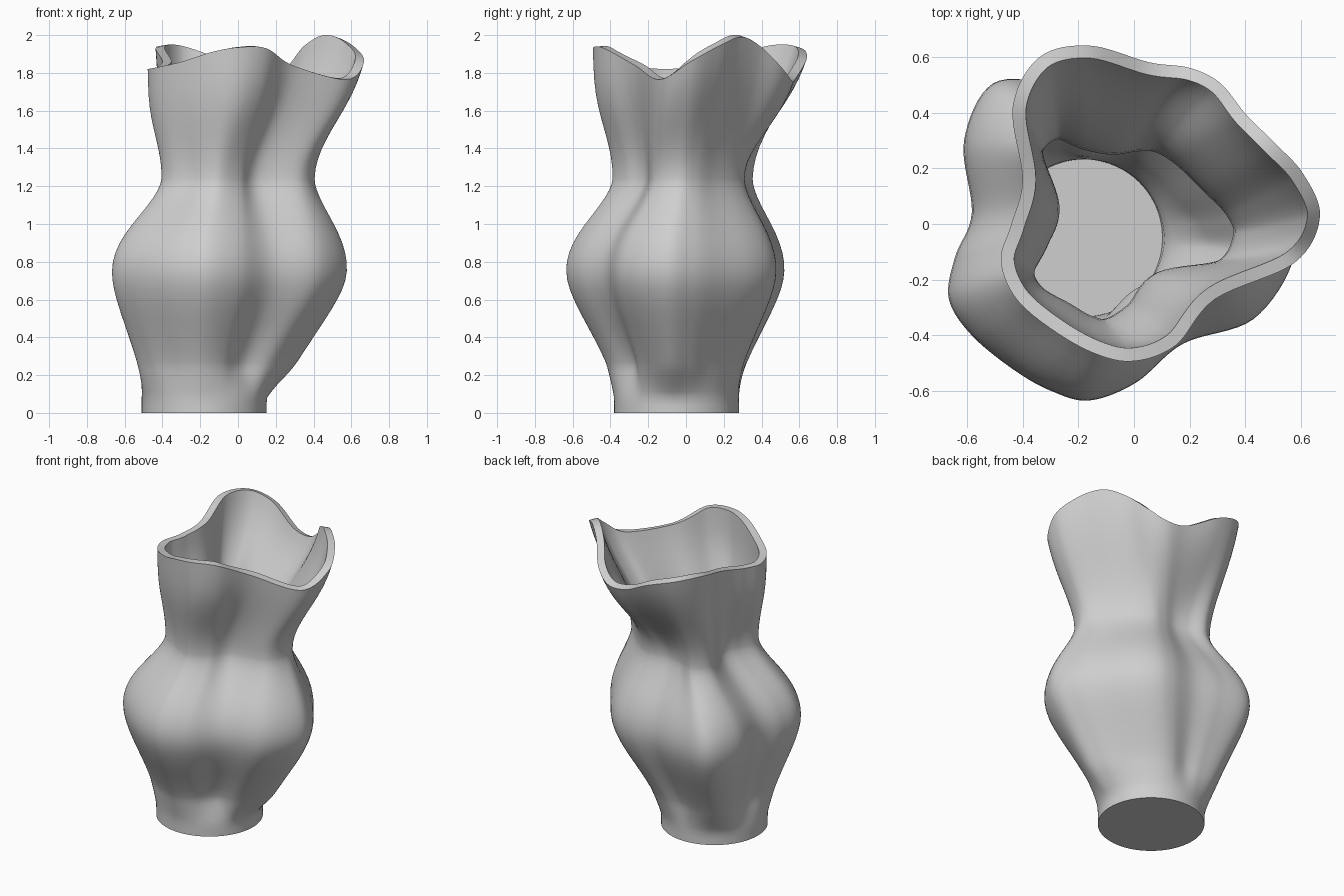
import bpy, bmesh, math
from mathutils import Vector

if "Cube" in bpy.data.objects:
    bpy.data.objects.remove(bpy.data.objects["Cube"])

SUB = 8            # samples between neighbouring section points
BASE_C, BASE_R = Vector((-0.18, -0.05, 0)), 0.33


def section(points, z=None):
    """Closed smooth loop through the points, starting at the right lobe."""
    p = [Vector((q[0], q[1], q[2] - .01 if z is None else z)) for q in points]
    n, loop = len(p), []
    for i in range(n):
        a, b, c, d = (p[(i + k) % n] for k in (-1, 0, 1, 2))
        for s in range(SUB):
            t = s / SUB
            loop.append(0.5 * (2 * b + (c - a) * t + (2 * a - 5 * b + 4 * c - d) * t * t
                               + (3 * b - a - 3 * c + d) * t ** 3))
    return loop


# Five-lobed cross sections, from the foot up to the wavy rim
foot = section([
    (.31, -.10), (.28, .02), (.20, .12), (.12, .21), (.03, .28),
    (-.06, .305), (-.17, .29), (-.27, .315), (-.40, .31), (-.49, .20),
    (-.475, .02), (-.515, -.09), (-.53, -.19), (-.46, -.285), (-.365, -.35),
    (-.275, -.40), (-.18, -.42), (-.08, -.38), (.025, -.27), (.17, -.24)], .27)
belly = section([
    (.578, -.13), (.54, .04), (.43, .21), (.32, .36), (.205, .455),
    (.09, .483), (-.09, .472), (-.28, .508), (-.51, .51), (-.615, .30),
    (-.587, .04), (-.648, -.12), (-.67, -.27), (-.59, -.40), (-.44, -.525),
    (-.30, -.605), (-.16, -.64), (.01, -.575), (.18, -.435), (.435, -.345)], .75)
neck = section([
    (.40, -.045), (.37, .055), (.275, .155), (.175, .25), (.09, .30),
    (.01, .305), (-.08, .293), (-.17, .31), (-.28, .348), (-.372, .26),
    (-.312, .06), (-.35, -.06), (-.402, -.17), (-.36, -.26), (-.25, -.325),
    (-.17, -.37), (-.09, -.382), (.01, -.32), (.10, -.215), (.325, -.17)], 1.24)
rim = section([
    (.667, .025, 1.87), (.607, .18, 1.955), (.50, .295, 2.0), (.40, .395, 1.95), (.31, .505, 1.84),
    (.20, .56, 1.77), (.055, .58, 1.78), (-.16, .64, 1.89), (-.34, .598, 1.945), (-.435, .42, 1.945),
    (-.40, .16, 1.87), (-.44, .0, 1.835), (-.478, -.13, 1.83), (-.425, -.265, 1.84), (-.295, -.378, 1.87),
    (-.14, -.465, 1.92), (.0, -.492, 1.945), (.15, -.435, 1.94), (.29, -.27, 1.85), (.575, -.14, 1.775)])

# Round base, aligned with the foot section
base = []
for v in foot:
    d = v - BASE_C
    d.z = 0
    base.append(BASE_C + d.normalized() * BASE_R)

# Levels: lower section, upper section, (height fraction, blend)
stages = [
    (base, foot, [(0, 0), (.15, .0), (.30, .03), (.42, .12), (.55, .32), (.68, .56), (.80, .75), (.90, .88)]),
    (foot, belly, [(0, 0), (.12, .13), (.27, .31), (.38, .44), (.48, .56), (.58, .68), (.69, .80),
                   (.80, .905), (.90, .97)]),
    (belly, neck, [(0, 0), (.10, .012), (.20, .06), (.30, .145), (.40, .255), (.50, .39), (.60, .55),
                   (.70, .71), (.80, .85), (.88, .94), (.95, .99)]),
    (neck, rim, [(0, 0), (.08, .01), (.16, .055), (.25, .14), (.35, .26), (.45, .40), (.55, .545),
                 (.65, .68), (.75, .80), (.85, .90), (.93, .96), (1, 1)]),
]
rings = []
for low, high, levels in stages:
    for s, t in levels:
        ring = []
        for a, b in zip(low, high):
            f = t
            if high is rim:     # the collar swells earlier on the front left
                side = min(max(-(b.x + b.y) / .45, 0), 1)
                f += .43 * side * s * math.sin(math.pi * s) ** 2
            co = a.lerp(b, f)
            co.z = a.z + (b.z - a.z) * s
            ring.append(co)
        rings.append(ring)

# Soften the wall between the base and the rim
for _ in range(3):
    old = [[v.copy() for v in r] for r in rings]
    for k in range(3, len(rings) - 1):
        for i, v in enumerate(rings[k]):
            lo, mid, hi = old[k - 1][i], old[k][i], old[k + 1][i]
            w = (mid.z - lo.z) / (hi.z - lo.z)
            m = mid.lerp(lo.lerp(hi, w), .5)
            v.x, v.y = m.x, m.y

bm = bmesh.new()
rings = [[bm.verts.new(v) for v in r] for r in rings]
n = len(base)
for r0, r1 in zip(rings, rings[1:]):
    for i in range(n):
        j = (i + 1) % n
        bm.faces.new((r0[i], r0[j], r1[j], r1[i]))
bm.faces.new(list(reversed(rings[0])))     # floor
bmesh.ops.recalc_face_normals(bm, faces=bm.faces)
mesh = bpy.data.meshes.new("vase")
bm.to_mesh(mesh)
bm.free()
vase = bpy.data.objects.new("vase", mesh)
bpy.context.collection.objects.link(vase)

clay = bpy.data.materials.new("grey clay")
clay.diffuse_color = (.62, .62, .62, 1)
clay.use_nodes = True
clay.node_tree.nodes["Principled BSDF"].inputs["Base Color"].default_value = clay.diffuse_color
mesh.materials.append(clay)

# Wall thickness with a crisp rim
wall = vase.modifiers.new("wall", 'SOLIDIFY')
wall.thickness = .048
wall.offset = -1
wall.use_even_offset = True
bpy.context.view_layer.objects.active = vase
vase.select_set(True)
bpy.ops.object.modifier_apply(modifier="wall")
bpy.ops.object.shade_smooth_by_angle(angle=math.radians(40))
